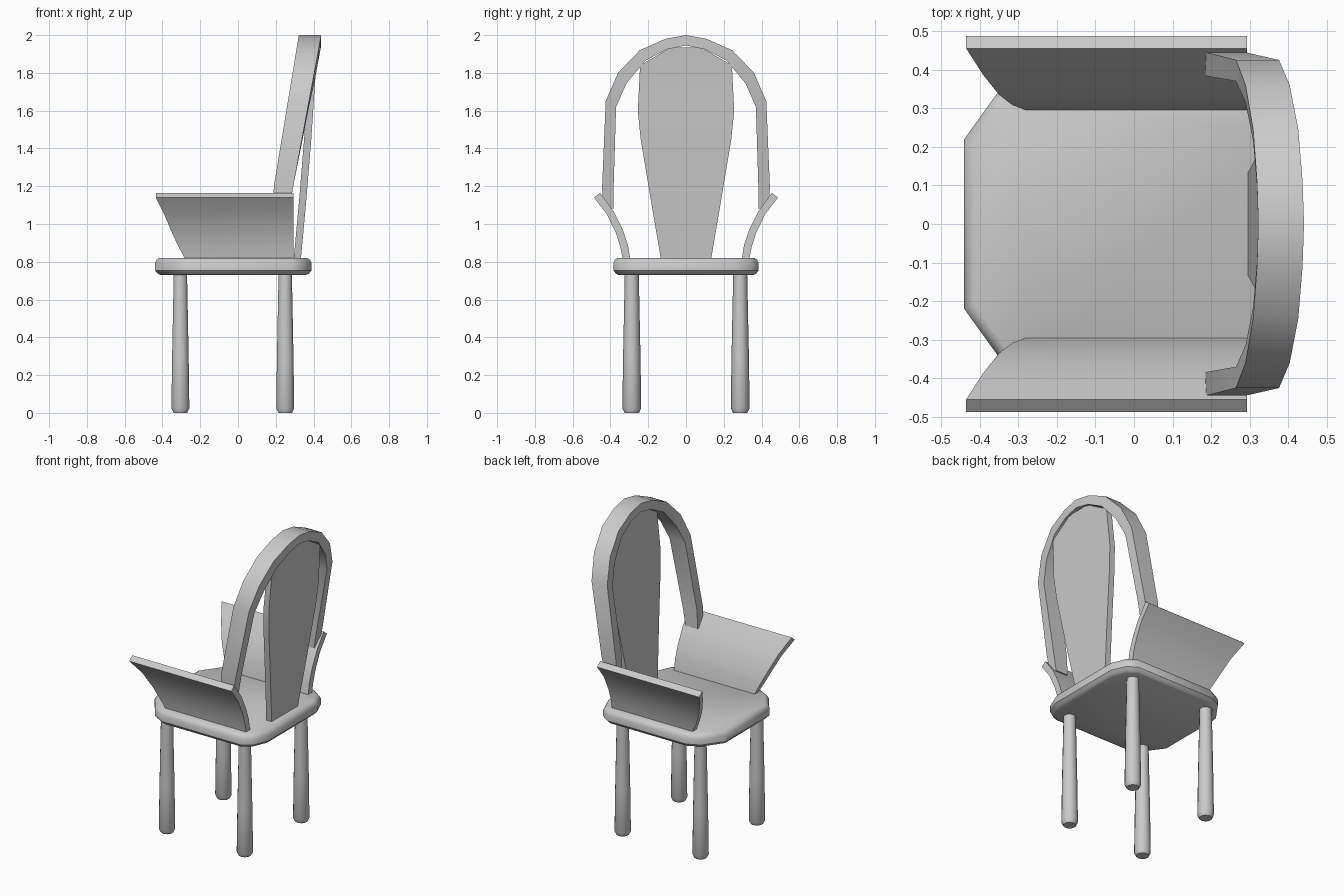
import bpy, bmesh, math

if "Cube" in bpy.data.objects:
    bpy.data.objects.remove(bpy.data.objects["Cube"])


def make(name, verts, faces, smooth=None):
    mesh = bpy.data.meshes.new(name)
    mesh.from_pydata(verts, [], faces)
    bm = bmesh.new()
    bm.from_mesh(mesh)
    bmesh.ops.recalc_face_normals(bm, faces=bm.faces)
    bm.to_mesh(mesh)
    bm.free()
    ob = bpy.data.objects.new(name, mesh)
    bpy.context.collection.objects.link(ob)
    if smooth:
        bpy.ops.object.select_all(action='DESELECT')
        ob.select_set(True)
        bpy.context.view_layer.objects.active = ob
        bpy.ops.object.shade_smooth_by_angle(angle=math.radians(smooth))
    return ob


def loft(name, rings, smooth=None):
    """Skin a list of equal-length closed rings and cap both ends."""
    n = len(rings[0])
    verts = [v for ring in rings for v in ring]
    faces = [(r * n + i, r * n + (i + 1) % n, (r + 1) * n + (i + 1) % n, (r + 1) * n + i)
             for r in range(len(rings) - 1) for i in range(n)]
    faces += [tuple(range(n)), tuple(range(len(verts) - n, len(verts)))]
    return make(name, verts, faces, smooth)


# Seat: clipped-corner slab with a rounded rim
half = [(-0.44, 0.22), (-0.35, 0.345), (-0.27, 0.385), (0.29, 0.385), (0.35, 0.345), (0.39, 0.25)]
outline = half + [(x, -y) for x, y in reversed(half)]
rim = [(0.73, 0.93), (0.737, 0.965), (0.755, 1.0), (0.792, 1.0), (0.812, 0.975), (0.82, 0.94)]
loft("seat", [[(-0.025 + (x + 0.025) * s, y * s, z) for x, y in outline] for z, s in rim], 35)

# Legs: round, slightly thicker toward the foot
leg_rings = [(0.0, 0.038), (0.025, 0.05), (0.3, 0.046), (0.74, 0.037)]
for label, x_top, x_foot in (("front", -0.305, -0.305), ("rear", 0.25, 0.25)):
    for side, s in (("left", 1), ("right", -1)):
        rings = []
        for z, r in leg_rings:
            x = x_foot + (x_top - x_foot) * z / 0.74
            rings.append([(x + r * math.cos(math.tau * (i + .5) / 10),
                           s * 0.287 + r * math.sin(math.tau * (i + .5) / 10), z) for i in range(10)])
        loft(f"{label}_leg_{side}", rings, 40)

# Arms: flared curved panels, (inner y, z, outer y, z, front x)
arm = [(0.295, 0.815, 0.335, 0.815, -0.28), (0.308, 0.89, 0.348, 0.88, -0.315),
       (0.335, 0.97, 0.372, 0.955, -0.35), (0.385, 1.07, 0.418, 1.05, -0.39),
       (0.455, 1.165, 0.487, 1.14, -0.435)]
for side, s in (("left", 1), ("right", -1)):
    rings = [[(fx, s * yi, zi), (fx, s * yo, zo), (0.293, s * yo, zo), (0.293, s * yi, zi)]
             for yi, zi, yo, zo, fx in arm]
    loft(f"arm_{side}", rings, 25)

# Back hoop: leaning band, (outer y, z, inner y, z)
hoop = [(0.44, 1.09, 0.383, 1.08), (0.444, 1.2, 0.383, 1.2), (0.425, 1.65, 0.37, 1.62),
        (0.36, 1.80, 0.315, 1.745), (0.245, 1.92, 0.215, 1.865), (0.11, 1.98, 0.10, 1.925)]
hoop = hoop + [(0, 2.0, 0, 1.945)] + [(-a, b, -c, d) for a, b, c, d in reversed(hoop)]


def front_x(z):
    return 0.185 + max(z - 1.17, 0) * 0.165


def back_x(z):
    return 0.287 + (z - 1.17) * 0.185


loft("back_hoop", [[(front_x(zo), yo, zo), (back_x(zo), yo, zo),
                    (back_x(zo), yi, zi), (front_x(zo), yi, zi)]
                   for yo, zo, yi, zi in hoop], 30)

# Splat: tapered back panel, (half width, z, front x)
splat = [(0.133, 0.815, 0.295), (0.185, 1.12, 0.323), (0.24, 1.45, 0.35),
         (0.255, 1.6, 0.36), (0.243, 1.84, 0.376), (0.08, 1.935, 0.385)]
loft("back_splat", [[(x, -w, z), (x, w, z), (x + 0.038, w, z), (x + 0.038, -w, z)]
                    for w, z, x in splat], 20)
